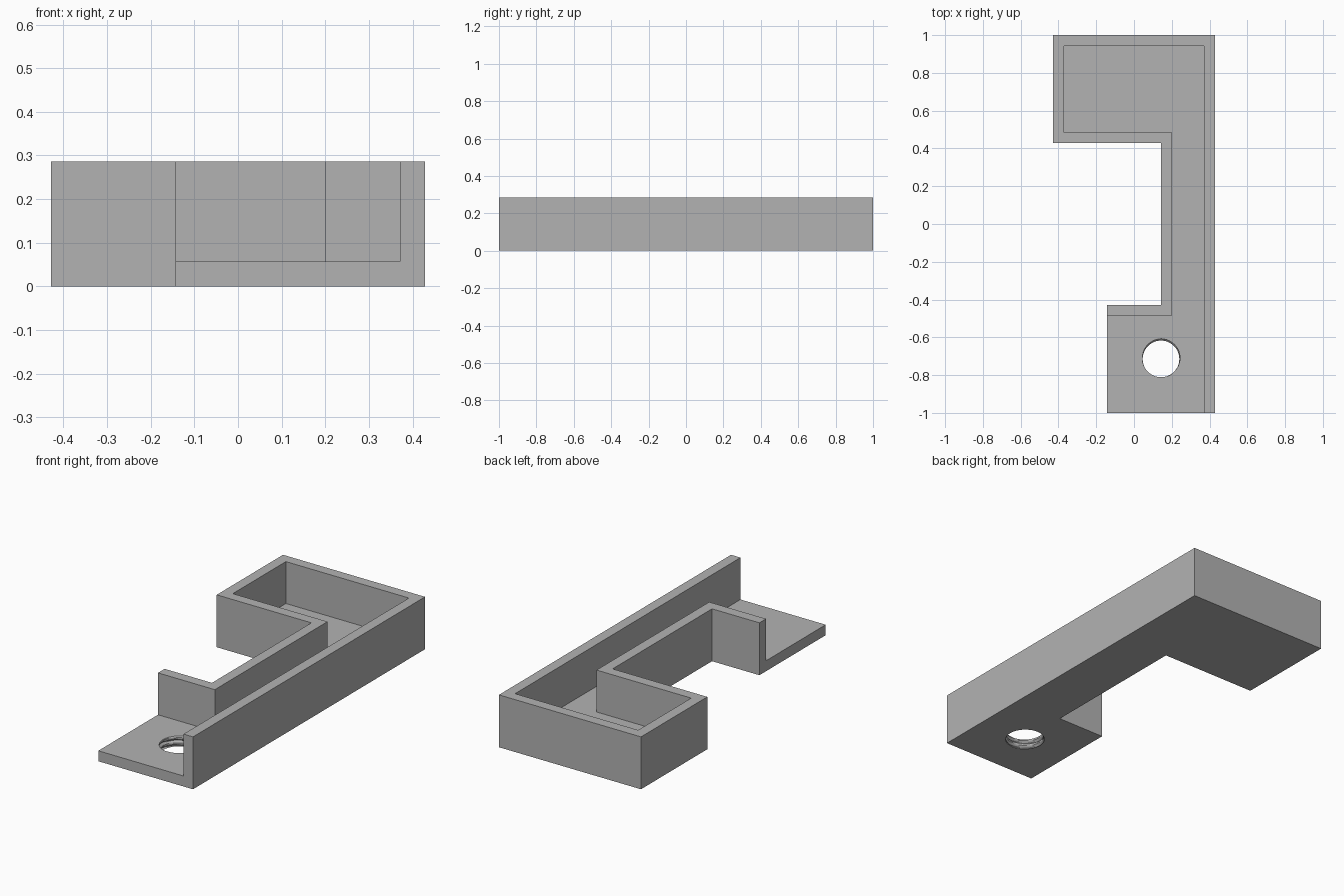
import bpy, bmesh, math

cube = bpy.data.objects.get("Cube")
if cube:
    bpy.data.objects.remove(cube, do_unlink=True)

U = 2 / 35          # one design unit; wall and floor are one unit thick
HEIGHT = 5 * U

grey = bpy.data.materials.new("plain grey")
grey.use_nodes = True
colour = (0.45, 0.45, 0.45, 1)
grey.diffuse_color = colour
grey.node_tree.nodes["Principled BSDF"].inputs["Base Color"].default_value = colour


def make_object(name, bm):
    bmesh.ops.recalc_face_normals(bm, faces=bm.faces)
    mesh = bpy.data.meshes.new(name)
    bm.to_mesh(mesh)
    bm.free()
    mesh.materials.append(grey)
    obj = bpy.data.objects.new(name, mesh)
    bpy.context.collection.objects.link(obj)
    return obj


def prism(name, outline, z0, z1):
    bm = bmesh.new()
    base = bm.faces.new([bm.verts.new((x * U, y * U, z0)) for x, y in outline])
    top = bmesh.ops.extrude_face_region(bm, geom=[base])["geom"]
    verts = [v for v in top if isinstance(v, bmesh.types.BMVert)]
    bmesh.ops.translate(bm, verts=verts, vec=(0, 0, z1 - z0))
    return make_object(name, bm)


def threaded_plug(name, cx, cy, radius, depth, pitch, sides=48):
    """Round plug whose side carries a helical ridge."""
    bm = bmesh.new()
    step = pitch / 8
    rings = []
    for k in range(-3, int(U / step) + 5):
        ring = []
        for i in range(sides):
            a = math.tau * i / sides
            phase = ((k * step - U) / pitch - a / math.tau + 0.25) % 1
            ridge = max(0, 1 - 3 * min(phase, 1 - phase))
            r = radius + depth * ridge
            ring.append(bm.verts.new((cx + r * math.cos(a), cy + r * math.sin(a), k * step + 0.0007)))
        rings.append(ring)
    for low, high in zip(rings, rings[1:]):
        for i in range(sides):
            j = (i + 1) % sides
            bm.faces.new((low[i], low[j], high[j], high[i]))
    bm.faces.new(rings[0][::-1])
    bm.faces.new(rings[-1])
    return make_object(name, bm)


def cut(body, cutter):
    mod = body.modifiers.new("cut", 'BOOLEAN')
    mod.operation = 'DIFFERENCE'
    mod.solver = 'EXACT'
    mod.object = cutter
    bpy.context.view_layer.objects.active = body
    bpy.ops.object.modifier_apply(modifier=mod.name)
    bpy.data.objects.remove(cutter, do_unlink=True)


# Solid bracket: wide head, narrow stem and square foot
tray = prism("channel_tray", [
    (-7.5, 17.5), (7.5, 17.5), (7.5, -17.5), (-2.5, -17.5),
    (-2.5, -7.5), (2.5, -7.5), (2.5, 7.5), (-7.5, 7.5)], 0, HEIGHT)

# Hollow channel, open at the foot's front and right sides
cut(tray, prism("channel_cutter", [
    (-6.5, 16.5), (6.5, 16.5), (6.5, -19), (-4, -19),
    (-4, -8.5), (3.5, -8.5), (3.5, 8.5), (-6.5, 8.5)], U, HEIGHT + U))

# Threaded screw hole through the foot
cut(tray, threaded_plug("hole_cutter", 2.5 * U, -12.5 * U, 0.097, 0.011, U / 2))

bpy.ops.object.select_all(action='DESELECT')
tray.select_set(True)
bpy.context.view_layer.objects.active = tray
bpy.ops.object.shade_smooth_by_angle(angle=math.radians(25))
